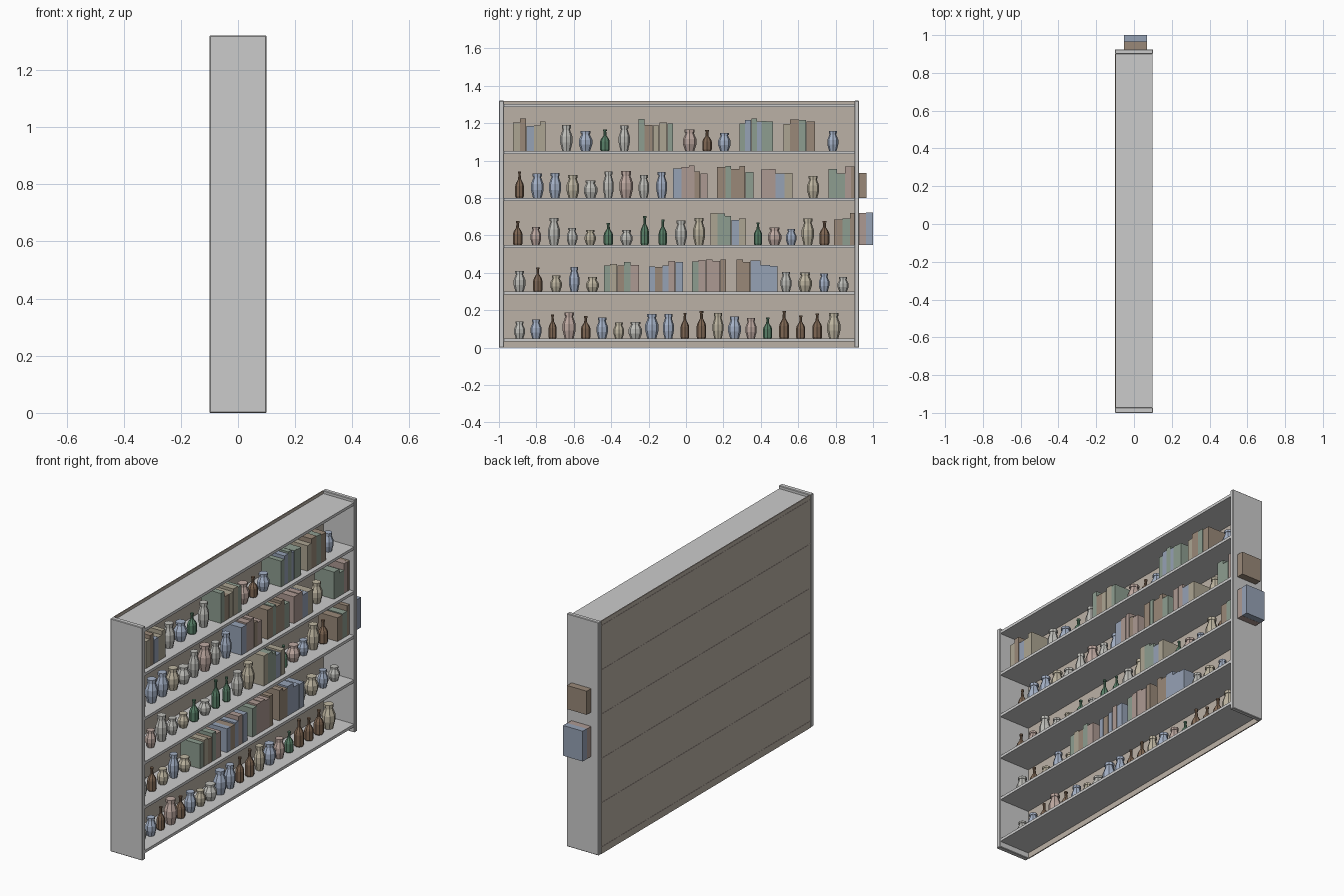
import bpy, bmesh, math, random

if "Cube" in bpy.data.objects:
    bpy.data.objects.remove(bpy.data.objects["Cube"])

random.seed(4)
Y0, Y1 = -1.0, 0.925  # ends of the shelving
TONES = {'b': (.38, .45, .58), 't': (.52, .47, .36), 'g': (.52, .52, .49), 'r': (.52, .40, .36),
         'G': (.10, .22, .14), 'N': (.22, .14, .09), 'e': (.27, .34, .28), 'n': (.32, .25, .19)}
mats = {}


def paint(ob, name, rgb):
    if name not in mats:
        mats[name] = bpy.data.materials.new(name)
        mats[name].diffuse_color = (*rgb, 1)
    ob.data.materials.append(mats[name])


def make(name, bm):
    bmesh.ops.recalc_face_normals(bm, faces=bm.faces)
    me = bpy.data.meshes.new(name)
    bm.to_mesh(me)
    bm.free()
    ob = bpy.data.objects.new(name, me)
    bpy.context.collection.objects.link(ob)
    return ob


def box(name, x, y, z, bevel=0):
    bm = bmesh.new()
    bmesh.ops.create_cube(bm, size=1)
    for v in bm.verts:
        v.co = [lo + (c + .5) * (hi - lo) for c, (lo, hi) in zip(v.co, (x, y, z))]
    ob = make(name, bm)
    if bevel:
        m = ob.modifiers.new("edge", 'BEVEL')
        m.width, m.segments = bevel, 1
    return ob


JAR = [(.68, 0), (1, .32), (1, .56), (.62, .82), (.62, .88), (.74, .88), (.74, 1)]
BOTTLE = [(.85, 0), (1, .06), (1, .45), (.85, .55), (.32, .72), (.26, .93), (.38, .93), (.38, 1)]


def vessel(name, profile, y, z, r, h, sides=8):
    """Low-poly turned vessel"""
    bm = bmesh.new()
    rings = []
    for pr, pz in profile:
        rings.append([bm.verts.new((.015 + r * pr * math.cos(a), y + r * pr * math.sin(a), z + h * pz))
                      for a in (2 * math.pi * i / sides for i in range(sides))])
    for a, b in zip(rings, rings[1:]):
        for i in range(sides):
            j = (i + 1) % sides
            bm.faces.new((a[i], a[j], b[j], b[i]))
    bm.faces.new(rings[0])
    bm.faces.new(rings[-1])
    return make(name, bm)


def vessel_row(shelf, z, first, last, kinds):
    """Evenly spaced jars (lower case tones) and bottles (capitals)"""
    step = (last - first) / max(1, len(kinds) - 1)
    for i, k in enumerate(kinds):
        y = first + i * step
        if k.isupper():
            ob = vessel(f"bottle_{shelf}", BOTTLE, y, z, random.uniform(.021, .027), random.uniform(.11, .155))
        else:
            h = random.uniform(.075, .145)
            ob = vessel(f"jar_{shelf}", JAR, y, z, random.uniform(.028, .037), h)
        paint(ob, "glaze_" + k, TONES[k])


def book_row(shelf, z, first, last, kinds):
    """Upright books packed side by side"""
    w = [random.uniform(.75, 1.25) for k in kinds]
    y = first
    for k, t in zip(kinds, w):
        t *= (last - first) / sum(w)
        ob = box(f"book_{shelf}", (-.053, .07), (y + .001, y + t), (z, z + random.uniform(.13, .175)))
        paint(ob, "cover_" + k, [c * .8 for c in TONES[k]] if k in "btr" else TONES[k])
        y += t


# case: two side panels, six boards, back slats between the boards
for name, y in (("side_panel_a", (Y0, Y0 + .028)), ("side_panel_b", (Y1 - .025, Y1))):
    box(name, (-.1, .1), y, (0, 1.32), bevel=.003)
TOPS = [.048 + .251 * i for i in range(6)]
for i, z in enumerate(TOPS):
    box(f"shelf_board_{i}", (-.095, .097), (Y0 + .026, Y1 - .023), (z - .016, z))
edges = [0] + [z - .008 for z in TOPS] + [1.32]
for i, (a, b) in enumerate(zip(edges, edges[1:])):
    slat = box(f"back_slat_{i}", (-.1, -.094), (Y0 + .027, Y1 - .024), (a + .0005, b - .0005))
    paint(slat, "wood", (.50, .44, .38))

# contents of each shelf, lowest first: rows of vessels and rows of books
V, B = vessel_row, book_row
SHELVES = [
    [(V, -.89, .79, "gbNrNbtgbbNNtbrGNNNt")],
    [(V, -.89, -.50, "gNtbt"), (B, -.44, -.25, "etner"), (B, -.20, -.015, "bnbrb"),
     (B, .03, .215, "errrn"), (B, .27, .49, "nnbbb"), (V, .535, .84, "gtbg")],
    [(V, -.90, .07, "NrggtGgGGgt"), (B, .13, .32, "teebt"), (V, .385, .74, "Grbt" + "N"),
     (B, .79, 1.0, "nenrb")],
    [(V, -.89, -.13, "Nbbtggrgb"), (B, -.07, .115, "brrnr"), (B, .165, .36, "nenne"),
     (B, .40, .57, "rrbt"), (V, .68, .68, "t"), (B, .76, .965, "eernn")],
    [(B, -.925, -.75, "tnbtt"), (V, -.64, -.33, "gbGg"), (B, -.255, -.07, "entte"),
     (V, .02, .205, "rNb"), (B, .285, .465, "ebebee"), (B, .52, .69, "tnen"), (V, .785, .785, "b")],
]
for s, rows in enumerate(SHELVES):
    for row, first, last, kinds in rows:
        row(s, TOPS[s], first, last, kinds)

for m in bpy.data.materials:
    if m.users and not m.is_grease_pencil:
        m.use_nodes = True
        m.node_tree.nodes["Principled BSDF"].inputs["Base Color"].default_value = m.diffuse_color
